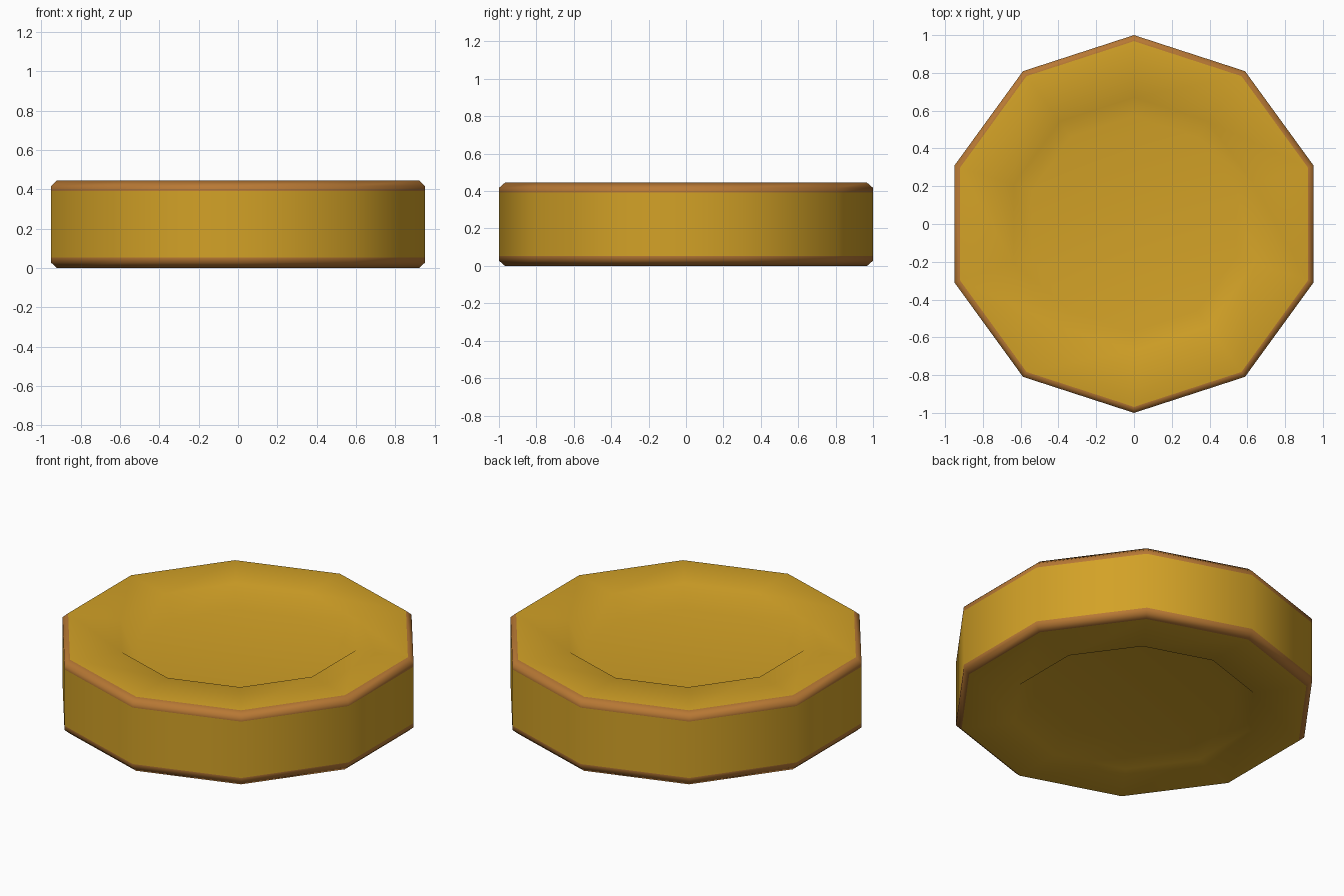
import bpy, bmesh, math

if "Cube" in bpy.data.objects:
    bpy.data.objects.remove(bpy.data.objects["Cube"])

H = 0.445      # thickness
N = 10         # sides


def material(name, rgb):
    m = bpy.data.materials.new(name)
    m.diffuse_color = (*rgb, 1)
    m.use_nodes = True
    m.node_tree.nodes["Principled BSDF"].inputs["Base Color"].default_value = m.diffuse_color
    return m


gold = material("gold", (0.65, 0.36, 0.02))
copper = material("worn copper edge", (0.48, 0.19, 0.035))

# Half profile (radius, height, is the band above this point copper?), bottom to top
half = [(0.57, 0.11, 0), (0.67, 0.0, 0), (0.968, 0.0, 1), (1.0, 0.028, 1), (1.0, 0.053, 0)]
top = [(r, H - z) for r, z, c in reversed(half)]
profile = [(r, z) for r, z, c in half] + top
bands = [c for r, z, c in half] + [c for r, z, c in reversed(half[:-1])]

# Ten-sided coin with bevelled rim and dished faces on both sides
bm = bmesh.new()
rings = []
for r, z in profile:
    rings.append([bm.verts.new((r * math.sin(2 * math.pi * i / N),
                                -r * math.cos(2 * math.pi * i / N), z)) for i in range(N)])
for a, b, c in zip(rings, rings[1:], bands):
    for i in range(N):
        j = (i + 1) % N
        bm.faces.new((a[i], a[j], b[j], b[i])).material_index = c
bm.faces.new(rings[0][::-1])
bm.faces.new(rings[-1])
for f in bm.faces:
    f.smooth = True
bmesh.ops.recalc_face_normals(bm, faces=bm.faces[:])

mesh = bpy.data.meshes.new("coin")
bm.to_mesh(mesh)
bm.free()
mesh.materials.append(gold)
mesh.materials.append(copper)
coin = bpy.data.objects.new("coin", mesh)
bpy.context.collection.objects.link(coin)

# Large faces dominate the smooth shading
weighted = coin.modifiers.new("weighted normals", 'WEIGHTED_NORMAL')
weighted.weight = 50
